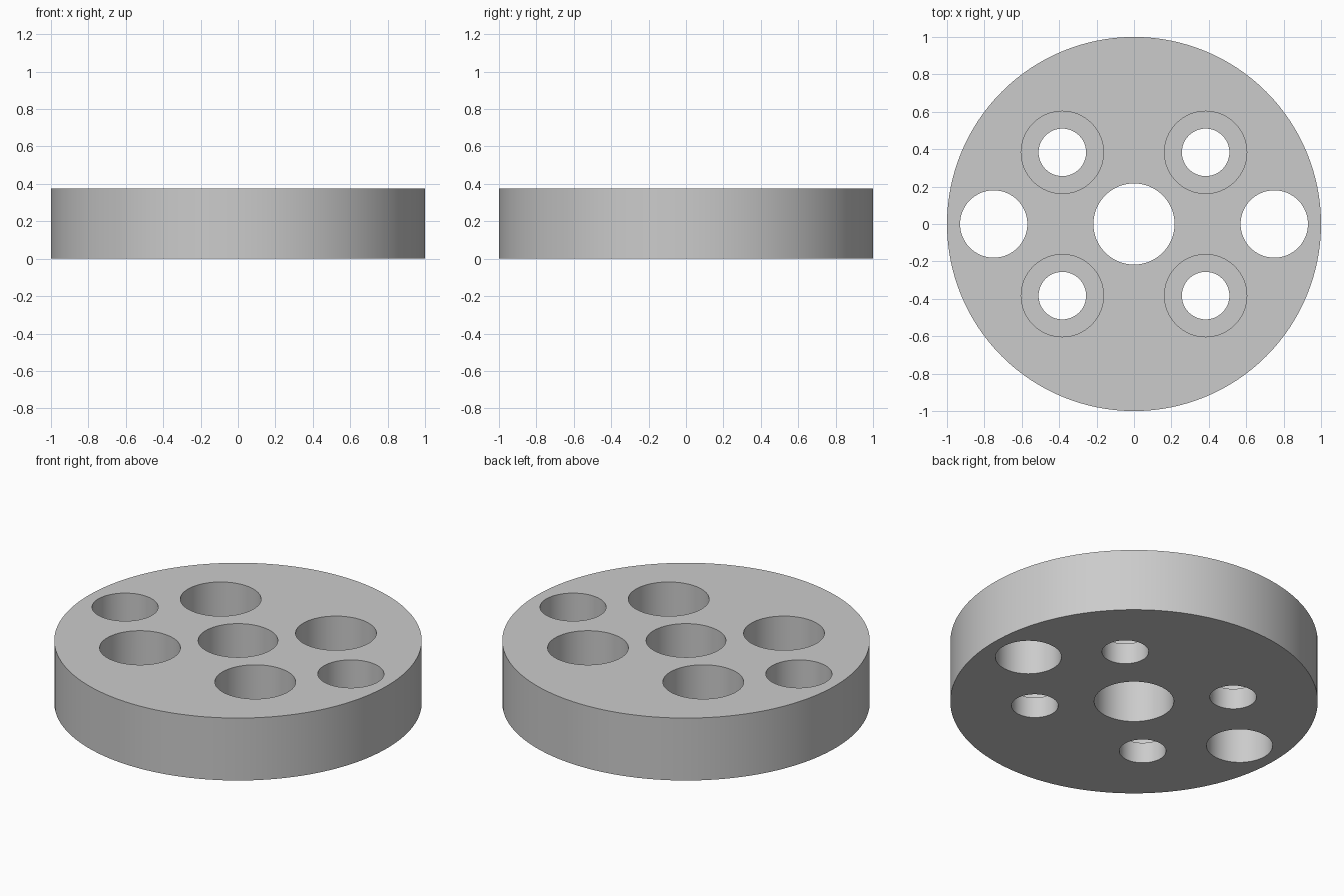
import bpy
import math

THICK = 0.375
FLOOR = 0.125      # height of the counterbore floors
BOLT = 0.383       # bolt hole offset along x and y

if "Cube" in bpy.data.objects:
    bpy.data.objects.remove(bpy.data.objects["Cube"], do_unlink=True)

# Plain grey finish
grey = bpy.data.materials.new("plain_grey")
grey.use_nodes = True
colour = (0.6, 0.6, 0.6, 1)
grey.diffuse_color = colour
grey.node_tree.nodes["Principled BSDF"].inputs["Base Color"].default_value = colour


def cylinder(name, radius, x, y, bottom, top, sides):
    bpy.ops.mesh.primitive_cylinder_add(
        vertices=sides, radius=radius, depth=top - bottom,
        location=(x, y, (bottom + top) / 2))
    obj = bpy.context.object
    obj.name = name
    obj.data.materials.append(grey)
    return obj


# Round plate
disc = cylinder("flange_disc", 1, 0, 0, 0, THICK, 128)

# Cutters: centre bore, two side holes, four counterbored bolt holes
over = 0.1
holes = [("centre_bore", 0.217, 0, 0, -over)]
for sx in (-1, 1):
    holes.append(("side_hole", 0.18, sx * 0.75, 0, -over))
    for sy in (-1, 1):
        holes.append(("bolt_hole", 0.127, sx * BOLT, sy * BOLT, -over))
        holes.append(("counterbore", 0.22, sx * BOLT, sy * BOLT, FLOOR))

for name, radius, x, y, bottom in holes:
    cutter = cylinder(name + "_cutter", radius, x, y, bottom, THICK + over, 64)
    cutter.hide_render = True
    bpy.context.view_layer.objects.active = disc
    cut = disc.modifiers.new(name, 'BOOLEAN')
    cut.operation = 'DIFFERENCE'
    cut.solver = 'EXACT'
    cut.object = cutter
    bpy.ops.object.modifier_apply(modifier=cut.name)
    bpy.data.objects.remove(cutter, do_unlink=True)

# Smooth walls with crisp rims
bpy.ops.object.select_all(action='DESELECT')
disc.select_set(True)
bpy.context.view_layer.objects.active = disc
bpy.ops.object.shade_smooth_by_angle(angle=math.radians(30))
